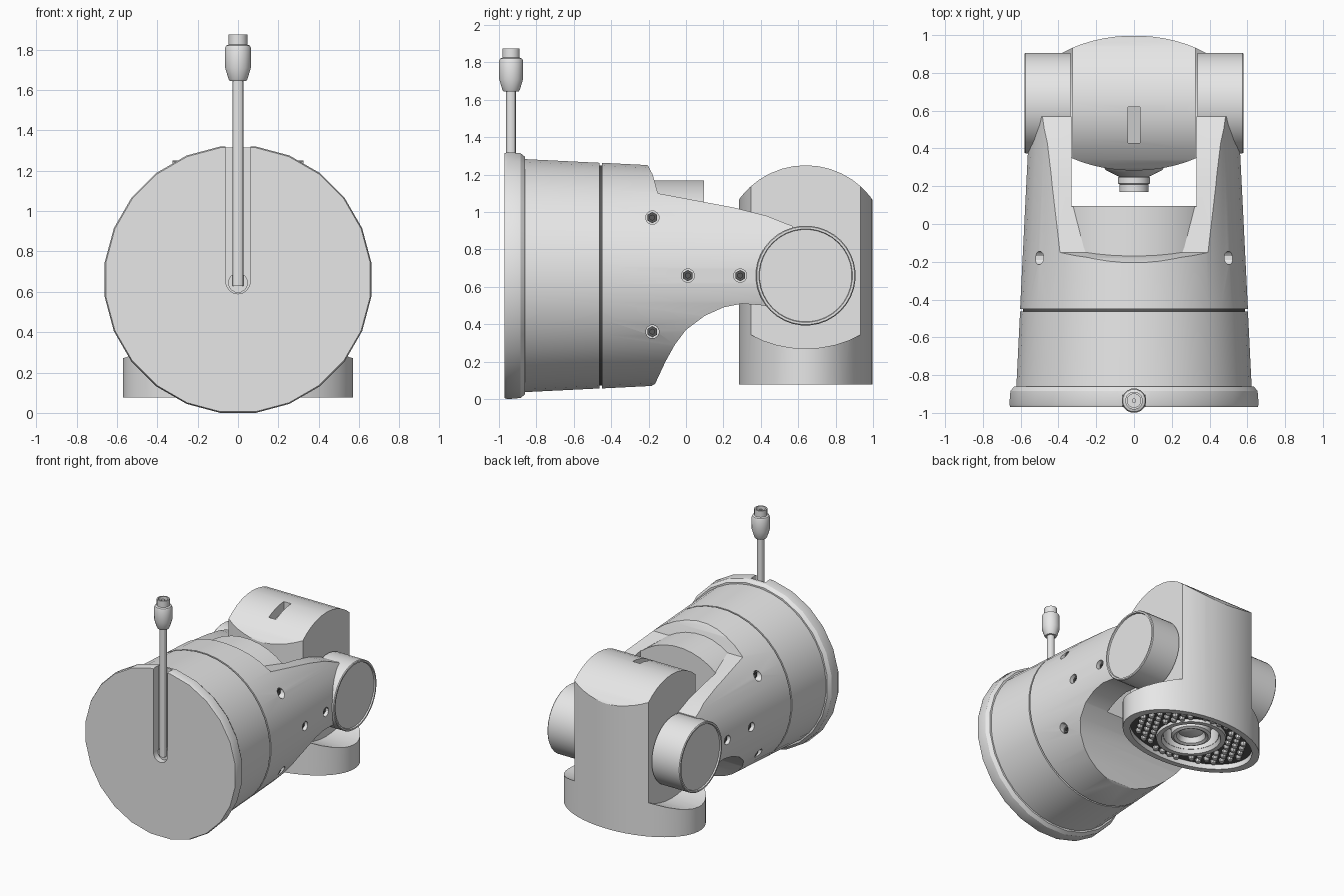
import bpy, bmesh, math
from mathutils import Matrix, Vector

if "Cube" in bpy.data.objects:
    bpy.data.objects.remove(bpy.data.objects["Cube"])


def material(name, v):
    m = bpy.data.materials.new(name)
    m.diffuse_color = (v, v, v, 1)
    m.use_nodes = True
    m.node_tree.nodes["Principled BSDF"].inputs["Base Color"].default_value = m.diffuse_color
    return m


GREY = material("light_grey", 0.8)
DARK = material("dark_grey", 0.1)
CZ = 0.66      # height of the body axis
HY = 0.64      # y of the tilt axis


def finish(name, bm, mat=GREY):
    bmesh.ops.recalc_face_normals(bm, faces=bm.faces)
    me = bpy.data.meshes.new(name)
    bm.to_mesh(me)
    bm.free()
    me.materials.append(mat)
    ob = bpy.data.objects.new(name, me)
    bpy.context.collection.objects.link(ob)
    return ob


def place(axis, u, v, h):
    return {'X': (h, u, v), 'Y': (u, h, v), 'Z': (u, v, h)}[axis]


def lathe(name, prof, axis, centre, seg=40, su=1, sv=1, closed=False, mat=GREY):
    """Turn (radius, height) points round an axis; su, sv make it elliptical."""
    bm = bmesh.new()
    rings = []
    for r, h in prof:
        rings.append([bm.verts.new(Vector(place(axis, su * r * math.cos(t), sv * r * math.sin(t), h)) + Vector(centre))
                      for t in (2 * math.pi * (i + 0.5) / seg for i in range(seg))])
    n = len(rings)
    for k in range(n if closed else n - 1):
        a, b = rings[k], rings[(k + 1) % n]
        for i in range(seg):
            j = (i + 1) % seg
            bm.faces.new((a[i], a[j], b[j], b[i]))
    if not closed:
        bm.faces.new(rings[0])
        bm.faces.new(rings[-1])
    return finish(name, bm, mat)


def prism(name, pts, axis, h0, h1):
    """Extrude a flat outline along an axis."""
    bm = bmesh.new()
    a = [bm.verts.new(place(axis, u, v, h0)) for u, v in pts]
    b = [bm.verts.new(place(axis, u, v, h1)) for u, v in pts]
    bm.faces.new(a)
    bm.faces.new(b)
    for i in range(len(pts)):
        j = (i + 1) % len(pts)
        bm.faces.new((a[i], a[j], b[j], b[i]))
    return finish(name, bm)


def box(x0, x1, y0, y1, z0, z1):
    return prism("cutter", [(x0, y0), (x1, y0), (x1, y1), (x0, y1)], 'Z', z0, z1)


def boolean(ob, cutter, op='DIFFERENCE'):
    m = ob.modifiers.new("cut", 'BOOLEAN')
    m.object, m.operation, m.solver = cutter, op, 'EXACT'
    bpy.context.view_layer.objects.active = ob
    bpy.ops.object.modifier_apply(modifier=m.name)
    bpy.data.objects.remove(cutter, do_unlink=True)


def arc(cu, cv, ru, rv, a0, a1, n):
    return [(cu + ru * math.cos(math.radians(a0 + (a1 - a0) * i / n)),
             cv + rv * math.sin(math.radians(a0 + (a1 - a0) * i / n))) for i in range(n + 1)]


# Wall plate with the cable slot
plate = lathe("wall_plate", [(0.66, -0.97), (0.666, -0.955), (0.66, -0.885), (0.64, -0.86)], 'Y', (0, 0, CZ), 24)
slot = arc(0, 0.655, 0.062, 0.065, 180, 360, 8) + [(0.062, 1.5), (-0.062, 1.5)]
boolean(plate, prism("cutter", slot, 'Y', -1.1, -0.904))

# Rear housing and the dark seam before the fork
lathe("rear_housing", [(0.625, -0.865), (0.605, -0.462)], 'Y', (0, 0, CZ))
lathe("seam_ring", [(0.59, -0.47), (0.59, -0.44)], 'Y', (0, 0, CZ), mat=DARK)

# Fork: cone trimmed by the side profile, then opened between the arms
side = [(-0.5, 1.5), (-0.3, 1.4), (-0.2, 1.243), (-0.178, 1.2), (-0.15, 1.1), (0.25, 1.025), (0.43, 0.98),
        (0.57, 0.925), (0.57, 0.42), (0.42, 0.5), (0.3, 0.51), (0.2, 0.49), (0.1, 0.445), (0.0, 0.37), (-0.06, 0.29),
        (-0.11, 0.2), (-0.165, 0.082), (-0.2, 0.06), (-0.3, -0.1), (-0.5, -0.1)]
fork = lathe("fork", [(0.605, -0.45), (0.545, 0.75)], 'Y', (0, 0, CZ))
boolean(fork, prism("cutter", side, 'X', -1, 1), 'INTERSECT')
boolean(fork, box(-0.33, 0.33, 0.093, 1, -1, 2))

# Raised saddle between the arms
core = lathe("fork_saddle", [(0.51, -0.3), (0.51, 0.095)], 'Y', (0, 0, CZ))
boolean(core, box(-0.332, 0.332, -0.5, 0.5, 0.7, 1.5), 'INTERSECT')

# Screw holes with hexagonal screws, and pivot drums, on both sides
for s in (-1, 1):
    for y, z in ((-0.18, 0.97), (-0.18, 0.36), (0.01, 0.66), (0.29, 0.66)):
        r = 0.605 - 0.05 * (y + 0.45)
        x = math.sqrt(r * r - (z - CZ) ** 2)
        boolean(fork, lathe("cutter", [(0.036, s * (x - 0.06)), (0.036, s * 0.8)], 'X', (0, y, z), 12))
        lathe("screw", [(0.03, s * (x - 0.08)), (0.03, s * (x - 0.025)), (0.014, s * (x - 0.025)),
                        (0.014, s * (x - 0.04))], 'X', (0, y, z), 6, mat=DARK)
    lathe("pivot_drum", [(0.267, s * 0.335), (0.267, s * 0.575), (0.262, s * 0.581), (0.25, s * 0.581),
                         (0.247, s * 0.57)], 'X', (0, HY, CZ), 36)

# Camera head: elliptical column with an arched top and cut-away cheeks
head = lathe("camera_head", [(1, 0.077), (1, 1.4)], 'Z', (0, HY, 0), 56, 0.57, 0.357)
roof = arc(HY, 0.81, 0.44, 0.44, 30, 150, 14)
boolean(head, prism("cutter", [(0, 0), (1.3, 0), (1.3, 1.03)] + roof + [(0, 1.03)], 'X', -1, 1), 'INTERSECT')
cheek = arc(HY, CZ, 0.5, 0.39, 180, 360, 20) + [(1.3, 2), (0, 2)]
for s in (-1, 1):
    boolean(head, prism("cutter", cheek, 'X', s * 0.325, s))
notch = [(0.43, 1.13), (0.62, 1.18), (0.62, 1.5), (0.43, 1.5)]
boolean(head, prism("cutter", notch, 'X', -0.032, 0.032))

# Lens opening under the head, with a dark lamp board
boolean(head, lathe("cutter", [(1, 0.0), (1, 0.125)], 'Z', (0, HY, 0), 48, 0.51, 0.315))
boolean(head, lathe("cutter", [(0.2, 0.1), (0.2, 0.25)], 'Z', (0, HY, 0), 32))
board = lathe("lamp_board", [(1, 0.117), (1, 0.126)], 'Z', (0, HY, 0), 48, 0.509, 0.314, mat=DARK)
boolean(board, lathe("cutter", [(0.21, 0), (0.21, 0.25)], 'Z', (0, HY, 0), 32, mat=DARK))
lathe("lens_surround", [(0.255, 0.13), (0.25, 0.095), (0.215, 0.095), (0.2, 0.13)], 'Z', (0, HY, 0), 36, closed=True)
lathe("lens_barrel", [(0.145, 0.26), (0.145, 0.12), (0.125, 0.11), (0.105, 0.12), (0.09, 0.16), (0.05, 0.145),
                      (0.015, 0.14)], 'Z', (0, HY, 0), 32)

# Lamps round the lens
bm = bmesh.new()
for i in range(-8, 9):
    for j in range(-5, 6):
        x, y = i * 0.064 + (j % 2) * 0.032, j * 0.056
        if (x / 0.485) ** 2 + (y / 0.29) ** 2 < 1 and math.hypot(x, y) > 0.275:
            bmesh.ops.create_cone(bm, cap_ends=True, segments=10, radius1=0.018, radius2=0.024, depth=0.03,
                                  matrix=Matrix.Translation((x, HY + y, 0.108)))
finish("lamps", bm)

# Cable gland on the front of the head
lathe("cable_gland", [(0.17, 0.31), (0.15, 0.285), (0.08, 0.25), (0.085, 0.245), (0.085, 0.215), (0.078, 0.21),
                      (0.078, 0.17)], 'Y', (0, 0, 0.76), 24)

# Cable and connector
cable_y = -0.935
lathe("cable", [(0.028, 0.63), (0.028, 1.67)], 'Z', (0, cable_y, 0), 12)
lathe("cable_elbow", [(0.05, -0.93), (0.05, -0.865)], 'Y', (0, 0, 0.645), 12)
lathe("connector", [(0.042, 1.645), (0.048, 1.655), (0.065, 1.71), (0.065, 1.81), (0.06, 1.82), (0.047, 1.825),
                    (0.047, 1.875), (0.036, 1.875), (0.036, 1.83)], 'Z', (0, cable_y, 0), 16)
lathe("connector_pin", [(0.012, 1.82), (0.012, 1.865)], 'Z', (0, cable_y, 0), 8)

# Smooth shading with sharp edges kept
for ob in bpy.context.collection.objects:
    ob.select_set(True)
    bpy.context.view_layer.objects.active = ob
bpy.ops.object.shade_smooth_by_angle(angle=math.radians(30))
